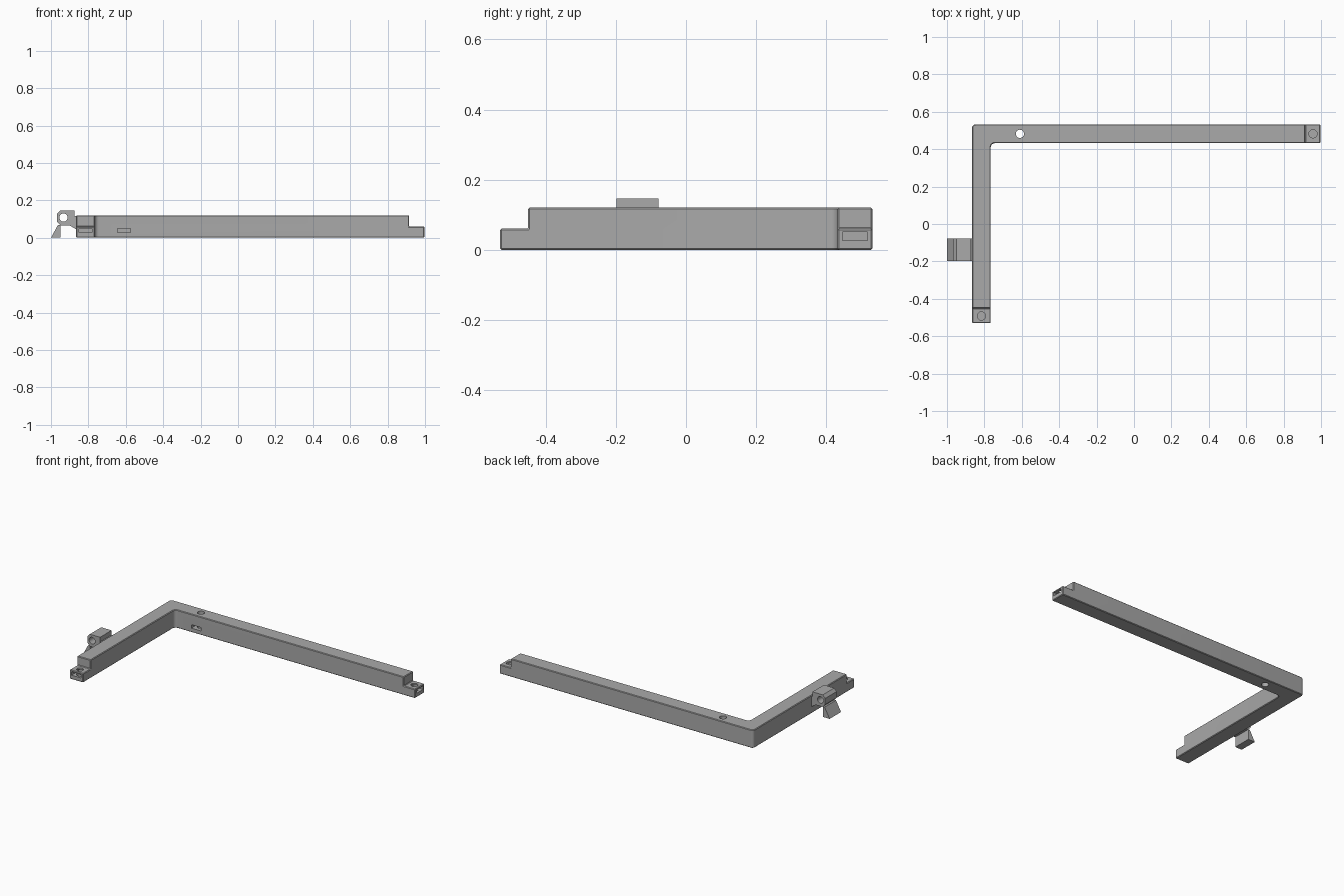
import bpy, bmesh, math
from mathutils import Matrix, Vector

cube = bpy.data.objects.get("Cube")
if cube:
    bpy.data.objects.remove(cube)

grey = bpy.data.materials.new("plain grey")
grey.use_nodes = True
grey.diffuse_color = (0.4, 0.4, 0.4, 1)
grey.node_tree.nodes["Principled BSDF"].inputs["Base Color"].default_value = (0.4, 0.4, 0.4, 1)


def finish(name, bm):
    bmesh.ops.recalc_face_normals(bm, faces=bm.faces)
    mesh = bpy.data.meshes.new(name)
    bm.to_mesh(mesh)
    bm.free()
    mesh.materials.append(grey)
    obj = bpy.data.objects.new(name, mesh)
    bpy.context.collection.objects.link(obj)
    return obj


def prism(name, points, offset):
    """Extrude a closed outline along an offset."""
    bm = bmesh.new()
    face = bm.faces.new([bm.verts.new(p) for p in points])
    ext = bmesh.ops.extrude_face_region(bm, geom=[face])["geom"]
    bmesh.ops.translate(bm, vec=offset, verts=[v for v in ext if isinstance(v, bmesh.types.BMVert)])
    return finish(name, bm)


def box(name, low, high):
    low, high = Vector(low), Vector(high)
    bm = bmesh.new()
    bmesh.ops.create_cube(bm, size=1, matrix=Matrix.Translation((low + high) / 2)
                          @ Matrix.Diagonal((*(high - low), 1)))
    return finish(name, bm)


def rod(name, centre, radius, length, axis="Z"):
    turn = Matrix.Rotation(math.pi / 2, 4, "X") if axis == "Y" else Matrix()
    bm = bmesh.new()
    bmesh.ops.create_cone(bm, cap_ends=True, segments=32, radius1=radius, radius2=radius,
                          depth=length, matrix=Matrix.Translation(centre) @ turn)
    return finish(name, bm)


def apply(obj, mod):
    bpy.context.view_layer.objects.active = obj
    bpy.ops.object.modifier_apply(modifier=mod.name)


def cut(obj, cutter):
    cutter.hide_render = True
    mod = obj.modifiers.new("cut", "BOOLEAN")
    mod.operation, mod.solver, mod.object = "DIFFERENCE", "EXACT", cutter
    apply(obj, mod)
    bpy.data.objects.remove(cutter)


def chamfer(obj, width):
    mod = obj.modifiers.new("chamfer", "BEVEL")
    mod.width, mod.segments, mod.limit_method = width, 1, "ANGLE"
    mod.angle_limit = math.radians(40)
    apply(obj, mod)


def arc(cx, cy, r, start, end, steps=6):
    return [(cx + r * math.cos(math.radians(start + (end - start) * i / steps)),
             cy + r * math.sin(math.radians(start + (end - start) * i / steps)), 0)
            for i in range(steps + 1)]


# L-shaped frame with rounded outer and inner corner
X0, X1, Y0, Y1, W, H = -0.866, 0.997, -0.53, 0.532, 0.1, 0.12
outline = [(X0, Y0, 0), (X0 + W, Y0, 0)]
outline += arc(X0 + W + 0.022, Y1 - W - 0.022, 0.022, 180, 90)
outline += [(X1, Y1 - W, 0), (X1, Y1, 0)]
outline += arc(X0 + 0.018, Y1 - 0.018, 0.018, 90, 180)
frame = prism("corner_frame", outline, (0, 0, H))

# Half-height tongues at both ends
cut(frame, box("tongue_cutter", (0.915, 0.3, 0.06), (1.2, 0.7, 0.3)))
cut(frame, box("tongue_cutter", (-1, -0.7, 0.06), (-0.7, -0.45, 0.3)))
chamfer(frame, 0.004)

# Screw holes: blind in the tongues, through in the long arm
mid_x, mid_y = X0 + W / 2, Y1 - W / 2
for x, y, bottom in ((mid_x, -0.492, 0.012), (0.957, mid_y, 0.012), (-0.61, mid_y, -0.1)):
    cut(frame, rod("hole_cutter", (x, y, bottom + 0.15), 0.022, 0.3))

# Nut slots
LOW, HIGH = 0.027, 0.05
for low, high in (((mid_x - 0.035, -0.6, LOW), (mid_x + 0.035, -0.457, HIGH)),
                  ((0.922, mid_y - 0.035, LOW), (1.1, mid_y + 0.035, HIGH)),
                  ((-0.645, 0.4, LOW), (-0.575, mid_y + 0.035, HIGH))):
    cut(frame, box("slot_cutter", low, high))

# Side hinge lug with a pin hole
profile = [(-0.86, 0.042), (-0.9, 0.066), (-0.948, 0.066), (-0.968, 0.086),
           (-0.968, 0.127), (-0.95, 0.146), (-0.874, 0.146), (-0.874, 0.115), (-0.86, 0.115)]
lug = prism("hinge_lug", [(x, -0.198, z) for x, z in profile], (0, 0.12, 0))
cut(lug, rod("pin_cutter", (-0.933, -0.138, 0.108), 0.022, 0.4, "Y"))

# Wedge foot below the lug
wedge = [(-1, 0), (-0.95, 0), (-0.95, 0.068), (-0.963, 0.068)]
foot = prism("wedge_foot", [(x, -0.198, z) for x, z in wedge], (0, 0.12, 0))

# Smooth the round parts, keep edges sharp
for obj in (frame, lug):
    bpy.ops.object.select_all(action="DESELECT")
    obj.select_set(True)
    bpy.context.view_layer.objects.active = obj
    bpy.ops.object.shade_smooth_by_angle(angle=math.radians(30))
